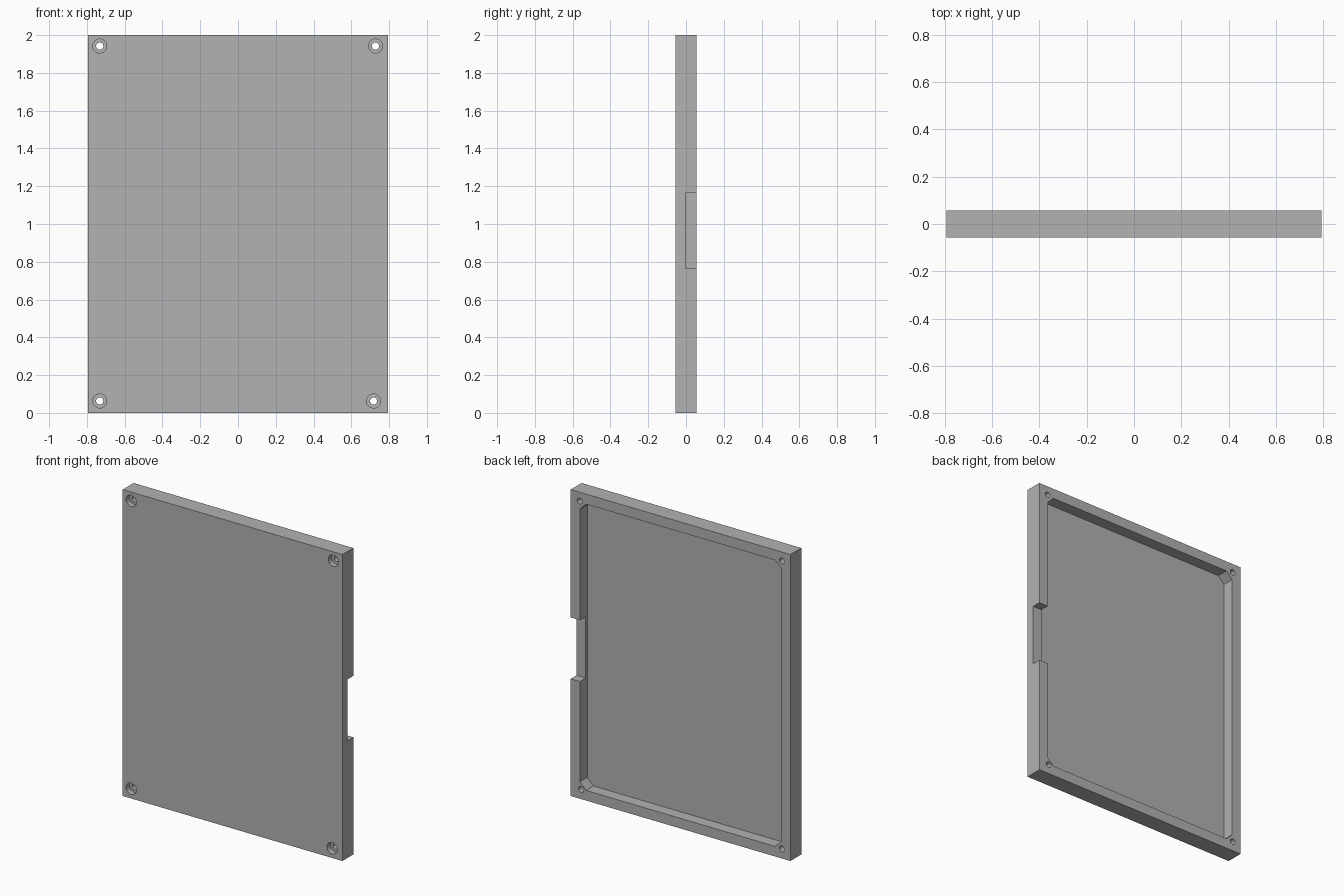
import bpy
import bmesh
import math
from mathutils import Matrix, Vector

if "Cube" in bpy.data.objects:
    bpy.data.objects.remove(bpy.data.objects["Cube"], do_unlink=True)

HALF_W, HALF_D, HEIGHT = 0.793, 0.056, 2.0
RIM, FLOOR_Y, CORNER = 0.066, -0.02, 0.045

grey = bpy.data.materials.new("plain grey")
grey.use_nodes = True
colour = (0.445, 0.445, 0.445, 1)
grey.diffuse_color = colour
grey.node_tree.nodes["Principled BSDF"].inputs["Base Color"].default_value = colour


def finish(name, bm):
    mesh = bpy.data.meshes.new(name)
    bmesh.ops.recalc_face_normals(bm, faces=bm.faces)
    bm.to_mesh(mesh)
    bm.free()
    mesh.materials.append(grey)
    obj = bpy.data.objects.new(name, mesh)
    bpy.context.collection.objects.link(obj)
    return obj


def box(name, low, high):
    low, high = Vector(low), Vector(high)
    bm = bmesh.new()
    place = Matrix.Translation((low + high) / 2) @ Matrix.Diagonal((*(high - low), 1))
    bmesh.ops.create_cube(bm, size=1, matrix=place)
    return finish(name, bm)


def prism(name, outline, y0, y1):
    bm = bmesh.new()
    face = bm.faces.new([bm.verts.new((x, y0, z)) for x, z in outline])
    made = bmesh.ops.extrude_face_region(bm, geom=[face])["geom"]
    moved = [v for v in made if isinstance(v, bmesh.types.BMVert)]
    bmesh.ops.translate(bm, verts=moved, vec=(0, y1 - y0, 0))
    return finish(name, bm)


def disc(x, z, radius, sides=32):
    turns = [math.tau * i / sides for i in range(sides)]
    return [(x + radius * math.cos(a), z + radius * math.sin(a)) for a in turns]


def cut(target, cutter):
    mod = target.modifiers.new(cutter.name, 'BOOLEAN')
    mod.operation = 'DIFFERENCE'
    mod.solver = 'EXACT'
    mod.object = cutter
    bpy.context.view_layer.objects.active = target
    bpy.ops.object.modifier_apply(modifier=mod.name)
    bpy.data.objects.remove(cutter, do_unlink=True)


# Solid slab
panel = box("cover_panel", (-HALF_W, -HALF_D, 0), (HALF_W, HALF_D, HEIGHT))

# Recess in the back, its corners cut off to leave screw bosses
a, low, high = HALF_W - RIM, RIM, HEIGHT - RIM
c = CORNER
outline = [(-a + c, low), (a - c, low), (a, low + c), (a, high - c),
           (a - c, high), (-a + c, high), (-a, high - c), (-a, low + c)]
cut(panel, prism("recess_cutter", outline, FLOOR_Y, 0.2))

# Notch through the side rim
cut(panel, box("notch_cutter", (a - 0.01, -0.003, 0.765), (1, 0.2, 1.165)))

# Counterbored screw holes
for x, z in ((-0.732, 0.063), (0.718, 0.063), (-0.732, 1.942), (0.728, 1.942)):
    cut(panel, prism("screw_hole_cutter", disc(x, z, 0.019), -0.2, 0.2))
    cut(panel, prism("counterbore_cutter", disc(x, z, 0.037), -0.2, -HALF_D + 0.035))

# Smooth hole walls, crisp edges
bpy.ops.object.select_all(action='DESELECT')
panel.select_set(True)
bpy.context.view_layer.objects.active = panel
bpy.ops.object.shade_smooth_by_angle(angle=math.radians(30))
